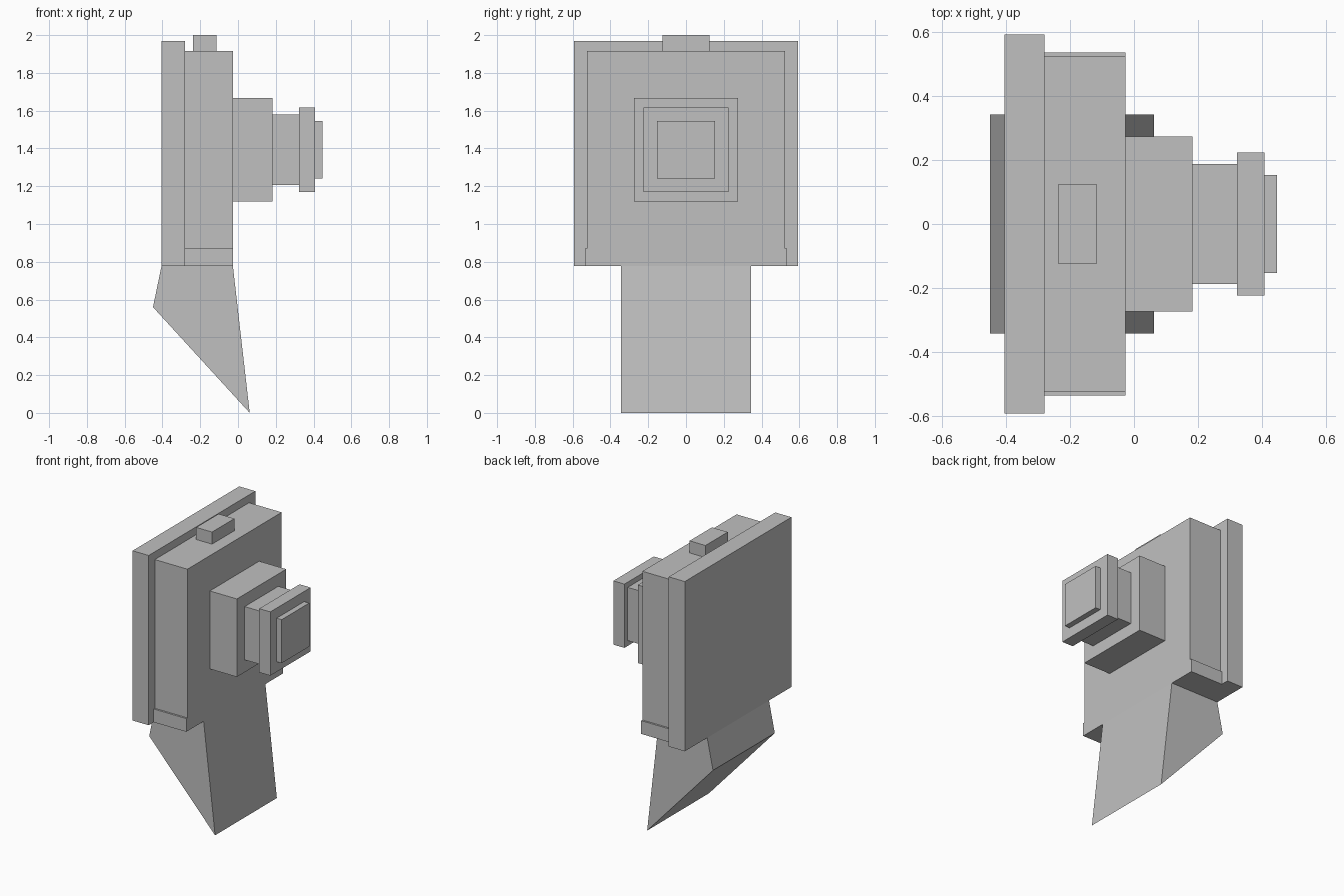
import bpy
import bmesh

cube = bpy.data.objects.get("Cube")
if cube:
    bpy.data.objects.remove(cube, do_unlink=True)

# Single plain material
COLOR = (0.53, 0.53, 0.53, 1.0)
grey = bpy.data.materials.new("light_grey")
grey.use_nodes = True
grey.diffuse_color = COLOR
grey.node_tree.nodes["Principled BSDF"].inputs["Base Color"].default_value = COLOR


def prism(name, profile, half_width):
    """Extrude an x-z outline symmetrically along y."""
    bm = bmesh.new()
    face = bm.faces.new([bm.verts.new((x, -half_width, z)) for x, z in profile])
    side = bmesh.ops.extrude_face_region(bm, geom=[face])["geom"]
    moved = [v for v in side if isinstance(v, bmesh.types.BMVert)]
    bmesh.ops.translate(bm, verts=moved, vec=(0, 2 * half_width, 0))
    bmesh.ops.recalc_face_normals(bm, faces=bm.faces)
    mesh = bpy.data.meshes.new(name)
    bm.to_mesh(mesh)
    bm.free()
    mesh.materials.append(grey)
    obj = bpy.data.objects.new(name, mesh)
    bpy.context.collection.objects.link(obj)
    return obj


def block(name, x0, x1, half_width, z0, z1):
    return prism(name, [(x0, z0), (x1, z0), (x1, z1), (x0, z1)], half_width)


# Main body: back panel, housing, lower lip and top button
BASE = 0.777
block("back_panel", -0.405, -0.28, 0.592, BASE, 1.97)
block("housing", -0.28, -0.027, 0.523, BASE, 1.915)
block("lower_lip", -0.28, -0.027, 0.536, BASE, 0.87)
block("top_button", -0.238, -0.115, 0.124, 1.90, 2.0)

# Stepped square snout projecting from the housing
MID = 1.393
for name, x0, x1, half in [
    ("snout_base", -0.027, 0.183, 0.274),
    ("snout_neck", 0.183, 0.322, 0.187),
    ("snout_collar", 0.322, 0.408, 0.224),
    ("snout_cap", 0.408, 0.447, 0.153),
]:
    block(name, x0, x1, half, MID - half, MID + half)

# Tapered wedge below the body
prism("lower_wedge",
      [(-0.405, BASE), (-0.45, 0.56), (0.062, 0.0), (-0.027, BASE)], 0.343)
